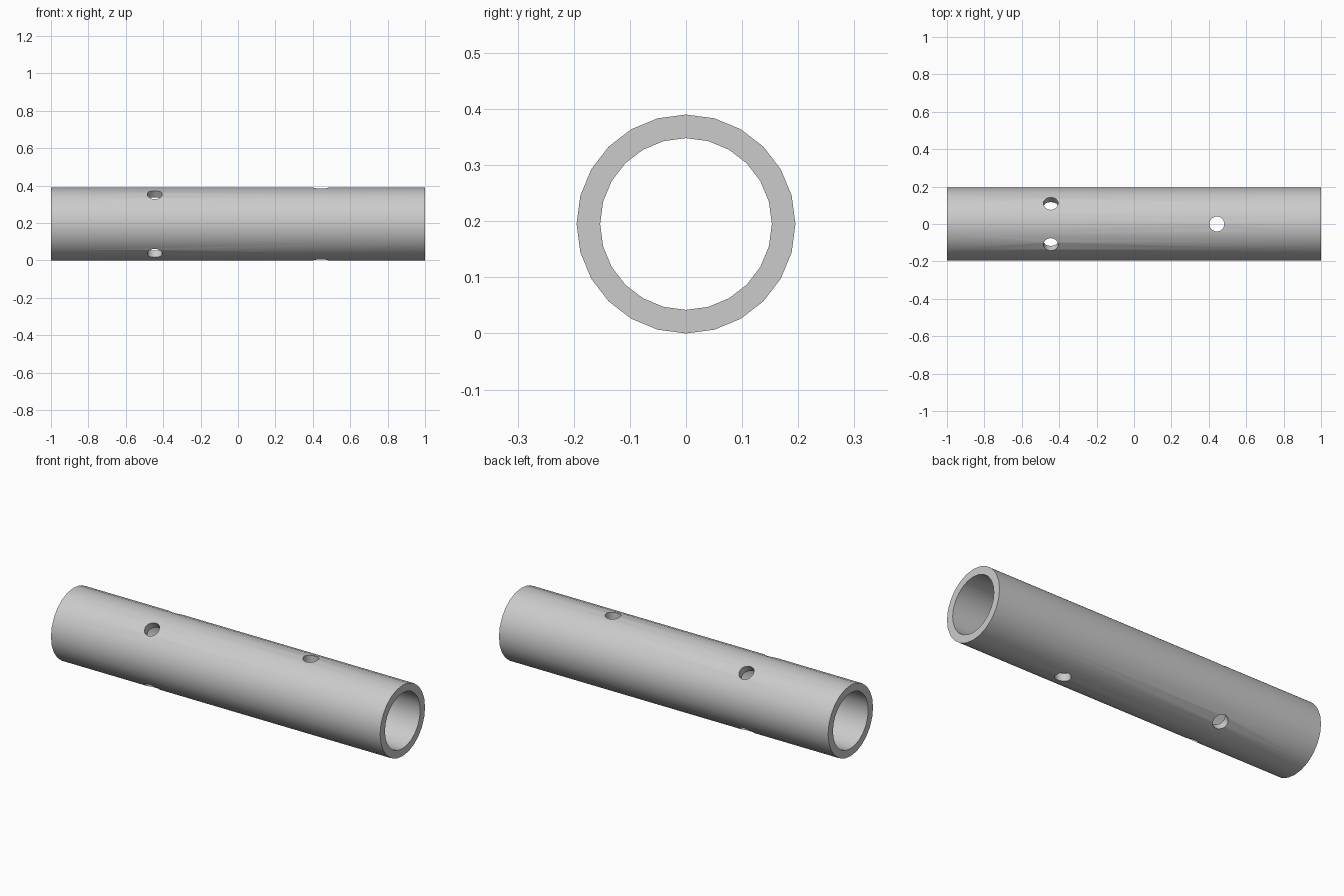
import bpy
import bmesh
from math import pi, sin, cos, radians
from mathutils import Matrix

cube = bpy.data.objects.get("Cube")
if cube:
    bpy.data.objects.remove(cube, do_unlink=True)

OUTER, INNER, HALF, SIDES = 0.195, 0.153, 1.0, 24
HOLE = 0.04

grey = bpy.data.materials.new("light grey")
grey.use_nodes = True
colour = (0.6, 0.6, 0.6, 1)
grey.diffuse_color = colour
grey.node_tree.nodes["Principled BSDF"].inputs["Base Color"].default_value = colour


def add_object(name, bm):
    bmesh.ops.recalc_face_normals(bm, faces=bm.faces)
    mesh = bpy.data.meshes.new(name)
    bm.to_mesh(mesh)
    bm.free()
    mesh.materials.append(grey)
    obj = bpy.data.objects.new(name, mesh)
    bpy.context.collection.objects.link(obj)
    return obj


# Hollow pipe: a rectangular wall section swept around the x axis
bm = bmesh.new()
section = [(-HALF, OUTER), (HALF, OUTER), (HALF, INNER), (-HALF, INNER)]
rings = []
for i in range(SIDES):
    a = 2 * pi * i / SIDES
    rings.append([bm.verts.new((x, r * sin(a), OUTER + r * cos(a))) for x, r in section])
for i, ring in enumerate(rings):
    following = rings[(i + 1) % SIDES]
    for j in range(4):
        k = (j + 1) % 4
        bm.faces.new((ring[j], ring[k], following[k], following[j]))
pipe = add_object("pipe", bm)

# Drilled holes: one straight down, and a crossing pair at the other end
for x, tilt in ((0.443, 0), (-0.445, 35), (-0.445, -35)):
    bm = bmesh.new()
    place = Matrix.Translation((x, 0, OUTER)) @ Matrix.Rotation(radians(tilt), 4, 'X')
    bmesh.ops.create_cone(bm, cap_ends=True, segments=24, radius1=HOLE,
                          radius2=HOLE, depth=0.6, matrix=place)
    drill = add_object("hole_cutter", bm)
    drill.hide_render = True
    cut = pipe.modifiers.new("hole", 'BOOLEAN')
    cut.operation = 'DIFFERENCE'
    cut.solver = 'EXACT'
    cut.object = drill

# Bake the holes, remove the drills and smooth the round surfaces
bpy.context.view_layer.update()
drilled = bpy.data.meshes.new_from_object(
    pipe.evaluated_get(bpy.context.evaluated_depsgraph_get()))
drills = [m.object for m in pipe.modifiers]
pipe.modifiers.clear()
pipe.data = drilled
for drill in drills:
    bpy.data.objects.remove(drill, do_unlink=True)

for obj in bpy.context.selected_objects:
    obj.select_set(False)
pipe.select_set(True)
bpy.context.view_layer.objects.active = pipe
bpy.ops.object.shade_smooth_by_angle(angle=radians(30))
